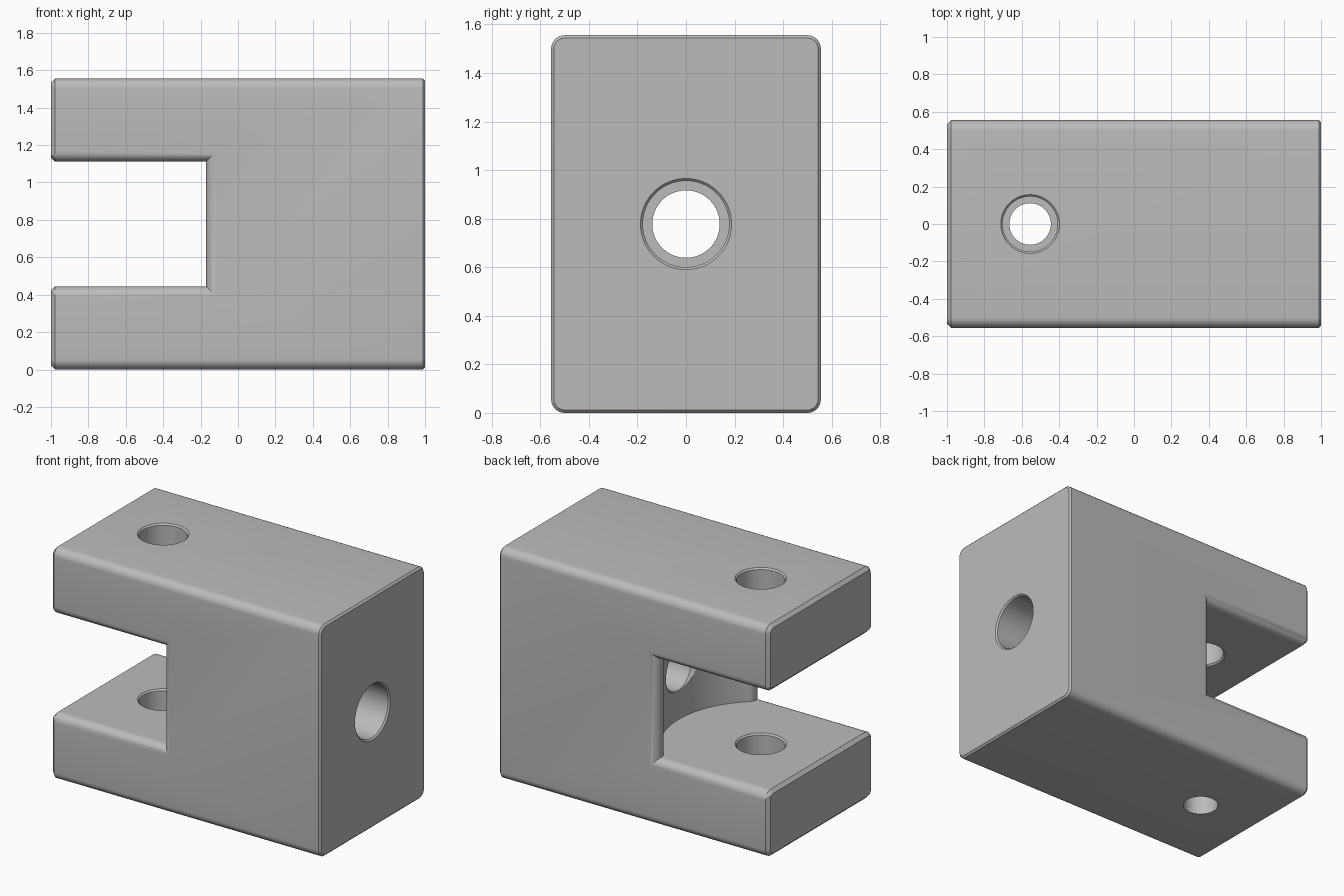
import bpy, bmesh, math
from mathutils import Vector

cube = bpy.data.objects.get("Cube")
if cube:
    bpy.data.objects.remove(cube, do_unlink=True)

U = 1 / 18                                # design module
DEPTH, TOP, MID = 10 * U, 28 * U, 14 * U  # half depth, height, slot centre
ROUND = U                                 # edge rounding
PIN_X = -10 * U
SEG = 64

steel = bpy.data.materials.new("plain grey")
steel.use_nodes = True
grey = (0.5, 0.5, 0.5, 1)
steel.diffuse_color = grey
steel.node_tree.nodes["Principled BSDF"].inputs["Base Color"].default_value = grey


def loft(name, rings):
    """Skin equal-length point rings into a closed solid."""
    bm = bmesh.new()
    rows = [[bm.verts.new(p) for p in ring] for ring in rings]
    n = len(rows[0])
    for a, b in zip(rows, rows[1:]):
        for i in range(n):
            j = (i + 1) % n
            bm.faces.new((a[i], a[j], b[j], b[i]))
    bm.faces.new(rows[0])
    bm.faces.new(rows[-1])
    bmesh.ops.recalc_face_normals(bm, faces=bm.faces)
    mesh = bpy.data.meshes.new(name)
    bm.to_mesh(mesh)
    bm.free()
    mesh.materials.append(steel)
    obj = bpy.data.objects.new(name, mesh)
    bpy.context.collection.objects.link(obj)
    return obj


def rounded_section(x, inset):
    """Rounded rectangle across the block, shrunk by inset."""
    pts = []
    corners = ((1, 1), (-1, 1), (-1, -1), (1, -1))
    for k, (sy, sz) in enumerate(corners):
        for i in range(9):
            a = math.pi / 2 * (k + i / 8)
            pts.append(Vector((x, sy * (DEPTH - ROUND) + (ROUND - inset) * math.cos(a),
                               MID + sz * (MID - ROUND) + (ROUND - inset) * math.sin(a))))
    return pts


def revolve(name, profile, place):
    """Round cutter from (distance, radius) pairs; place maps to model space."""
    turns = [2 * math.pi * i / SEG for i in range(SEG)]
    return loft(name, [[place(d, r * math.cos(a), r * math.sin(a)) for a in turns]
                       for d, r in profile])


# Main block with chamfered ends
LEFT_C, RIGHT_C = 0.022, 0.012
block = loft("clevis_block", [rounded_section(-1, LEFT_C), rounded_section(LEFT_C - 1, 0),
                              rounded_section(1 - RIGHT_C, 0), rounded_section(1, RIGHT_C)])

# Slot: concave round end, flaring into rounded lips at front and back
ARC, HALF = 11 * U, 6 * U
lip_y = DEPTH - ROUND
lip_x = math.sqrt((ARC + ROUND) ** 2 - lip_y ** 2)
tangent = math.asin(lip_y / (ARC + ROUND))
half_path = []                            # (y, slot end x, half height)


def lip_height(y):
    d = max(0, y - lip_y)
    return HALF + ROUND - math.sqrt(max(0, ROUND ** 2 - d ** 2))


for i in range(21):
    a = tangent * i / 20
    half_path.append((ARC * math.sin(a), PIN_X + ARC * math.cos(a)))
for i in range(1, 15):
    a = -tangent + (math.pi / 2 + tangent) * i / 14
    half_path.append((lip_y + ROUND * math.sin(a), PIN_X + lip_x - ROUND * math.cos(a)))
half_path.append((DEPTH + 0.05, PIN_X + lip_x))
path = [(-y, x) for y, x in reversed(half_path[1:])] + half_path


def slot_section(y, x):
    h = lip_height(abs(y))
    out = 0.2
    half = [(-1 - out, h + out + LEFT_C), (LEFT_C - 1, h), (x, h)]
    return [Vector((px, y, MID + pz)) for px, pz in half] + \
           [Vector((px, y, MID - pz)) for px, pz in reversed(half)]


slot = loft("slot_cutter", [slot_section(y, x) for y, x in path])

# Pin hole: wide through the upper arm, stepped in the lower arm
SMALL, BORE, C = 2 * U, 0.147, 0.01
low, high = MID - HALF, MID + HALF
pin = revolve("pin_hole_cutter",
              [(-0.1, SMALL), (4 * U, SMALL), (4 * U, BORE), (low - C, BORE),
               (low + C, BORE + 2 * C), (high - C, BORE + 2 * C), (high + C, BORE),
               (TOP - C, BORE), (TOP + C, BORE + 2 * C)],
              lambda d, u, v: Vector((PIN_X + u, v, d)))

# Shank hole: stepped bore along the length of the block
NECK, WIDE = 2.5 * U, 3.2 * U
shank = revolve("shank_hole_cutter",
                [(-0.1, NECK + 0.16), (0.06, NECK), (0.3, NECK), (0.3, WIDE),
                 (1 - C, WIDE), (1 + C, WIDE + 2 * C)],
                lambda d, u, v: Vector((d, u, MID + v)))

for cutter in (slot, pin, shank):
    cutter.hide_render = True
    mod = block.modifiers.new(cutter.name, 'BOOLEAN')
    mod.operation = 'DIFFERENCE'
    mod.solver = 'EXACT'
    mod.object = cutter

# Bake the cuts, then drop the cutters
bpy.context.view_layer.update()
graph = bpy.context.evaluated_depsgraph_get()
baked = bpy.data.meshes.new_from_object(block.evaluated_get(graph))
block.modifiers.clear()
block.data = baked
for cutter in (slot, pin, shank):
    bpy.data.objects.remove(cutter, do_unlink=True)

bpy.ops.object.select_all(action='DESELECT')
block.select_set(True)
bpy.context.view_layer.objects.active = block
bpy.ops.object.shade_smooth_by_angle(angle=math.radians(25))
